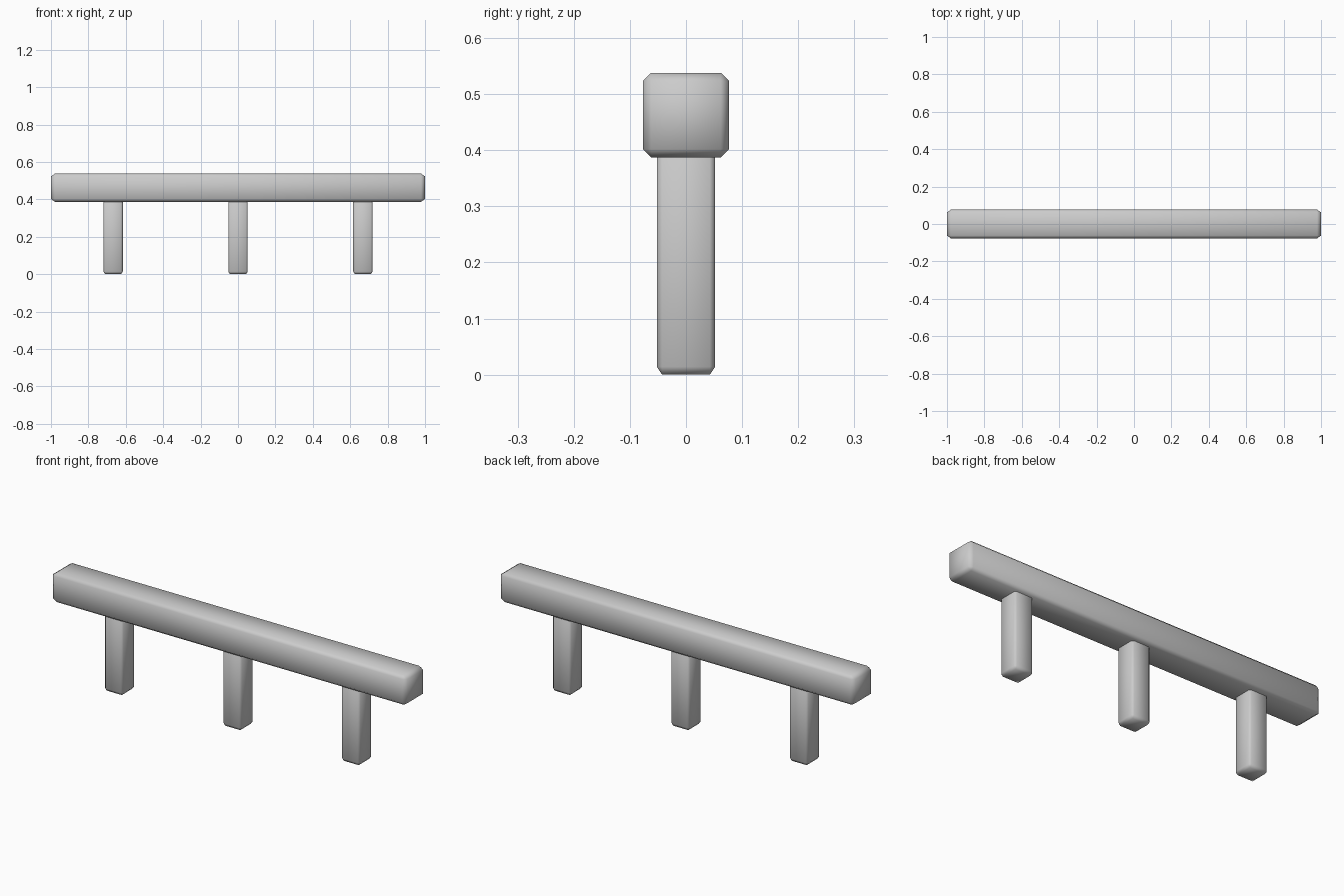
import bpy, bmesh
from mathutils import Vector

if "Cube" in bpy.data.objects:
    bpy.data.objects.remove(bpy.data.objects["Cube"])


def chamfered_box(name, center, size, cut, stretch=(1, 1, 1)):
    """Box with one-segment chamfers; stretch widens the chamfer per axis."""
    bm = bmesh.new()
    bmesh.ops.create_cube(bm, size=1)
    bmesh.ops.scale(bm, verts=bm.verts,
                    vec=[s / k for s, k in zip(size, stretch)])
    bmesh.ops.bevel(bm, geom=bm.edges[:], offset=cut, segments=1,
                    affect='EDGES', profile=0.5)
    bmesh.ops.scale(bm, verts=bm.verts, vec=stretch)
    bmesh.ops.translate(bm, verts=bm.verts, vec=Vector(center))
    for f in bm.faces:
        f.smooth = True
    mesh = bpy.data.meshes.new(name)
    bm.to_mesh(mesh)
    bm.free()
    obj = bpy.data.objects.new(name, mesh)
    bpy.context.collection.objects.link(obj)
    return obj


# Long top beam
chamfered_box("top_beam", (0, 0, 0.4625), (2, 0.154, 0.151), 0.015, (1.4, 1, 1))

# Three square posts, tucked slightly into the beam
POST_TOP = 0.405
for label, x in (("left", -0.668), ("middle", 0), ("right", 0.668)):
    chamfered_box(label + "_post", (x, 0, POST_TOP / 2),
                  (0.104, 0.104, POST_TOP), 0.0095, (1, 1, 1.5))
